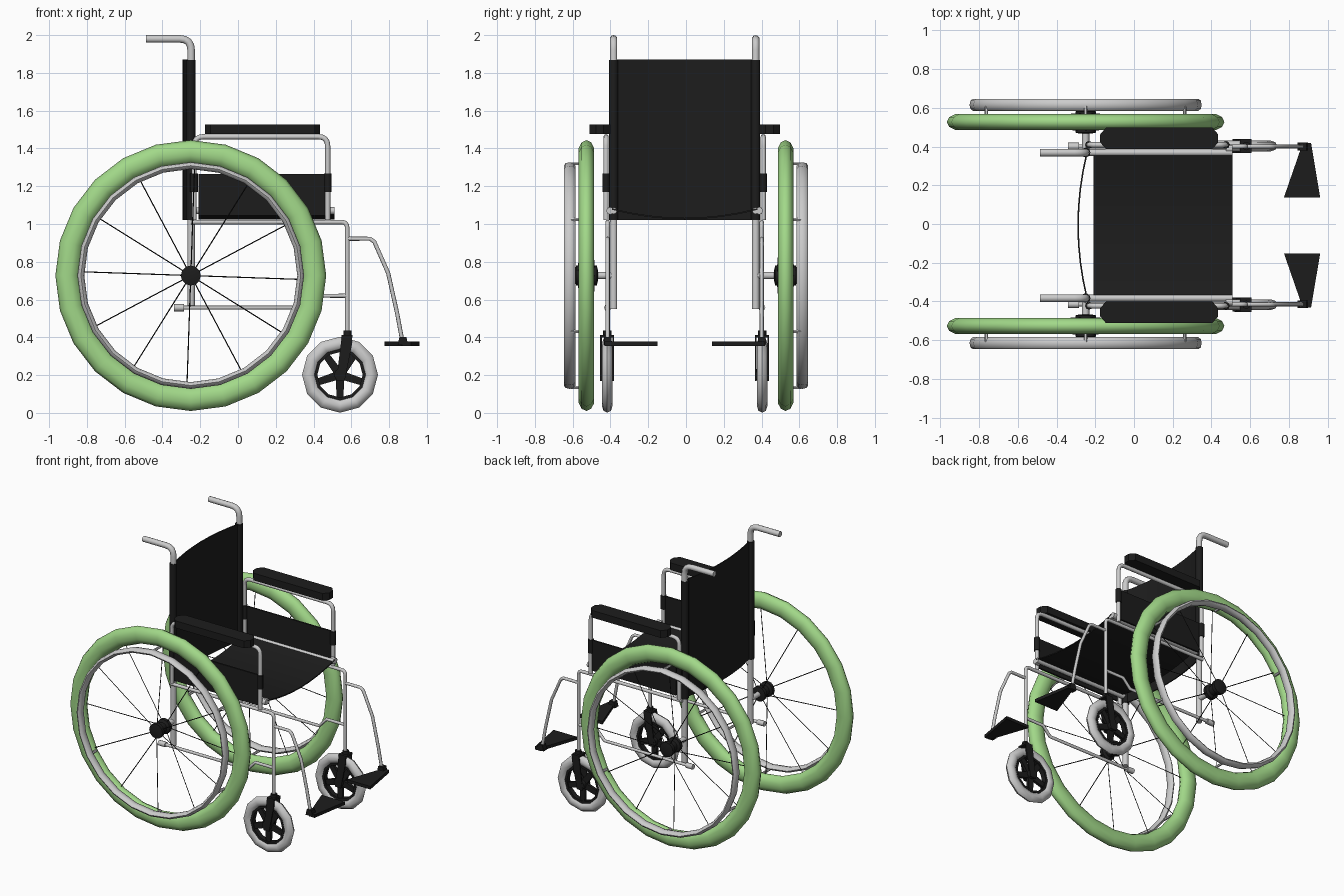
import bpy, bmesh, math
from mathutils import Vector

if "Cube" in bpy.data.objects:
    bpy.data.objects.remove(bpy.data.objects["Cube"])

def material(name, rgb):
    m = bpy.data.materials.new(name)
    m.diffuse_color = (*rgb, 1)
    m.use_nodes = True
    m.node_tree.nodes["Principled BSDF"].inputs["Base Color"].default_value = m.diffuse_color
    return m

BLACK = material("black", (0.012, 0.012, 0.012))
GREEN = material("green", (0.36, 0.69, 0.25))

def finish(name, bm, mat=None, smooth=True):
    bmesh.ops.recalc_face_normals(bm, faces=bm.faces)
    me = bpy.data.meshes.new(name)
    bm.to_mesh(me)
    bm.free()
    ob = bpy.data.objects.new(name, me)
    bpy.context.collection.objects.link(ob)
    if mat:
        me.materials.append(mat)
    if smooth:
        bpy.ops.object.select_all(action='DESELECT')
        ob.select_set(True)
        bpy.context.view_layer.objects.active = ob
        bpy.ops.object.shade_smooth_by_angle(angle=math.radians(50))
    return ob

def lathe(name, centre, profile, seg, mat=None, closed=True):
    """Turn a (radius, y) profile around an axis parallel to y."""
    bm = bmesh.new()
    c = Vector(centre)
    rings = []
    for i in range(seg):
        a = 2 * math.pi * i / seg
        rings.append([bm.verts.new(c + Vector((r * math.cos(a), y, r * math.sin(a)))) for r, y in profile])
    n = len(profile)
    for i in range(seg):
        p, q = rings[i], rings[(i + 1) % seg]
        for j in range(n if closed else n - 1):
            k = (j + 1) % n
            bm.faces.new((p[j], p[k], q[k], q[j]))
    if not closed:
        bm.faces.new([r[0] for r in rings])
        bm.faces.new([r[-1] for r in rings])
    return finish(name, bm, mat)

def ring(name, centre, R, rr, ry, seg, minor, mat=None):
    prof = [(R + rr * math.cos(2 * math.pi * j / minor), ry * math.sin(2 * math.pi * j / minor)) for j in range(minor)]
    return lathe(name, centre, prof, seg, mat)

def sweep(bm, pts, r, sides=8):
    pts = [Vector(p) for p in pts]
    loops, u = [], None
    for i, p in enumerate(pts):
        d1 = (p - pts[i - 1]).normalized() if i else None
        d2 = (pts[i + 1] - p).normalized() if i < len(pts) - 1 else None
        t = ((d1 or d2) + (d2 or d1)).normalized()
        if u is None:
            u = t.cross(Vector((0, 1, 0)) if abs(t.y) < 0.9 else Vector((0, 0, 1)))
        u = (u - t * u.dot(t)).normalized()
        v = t.cross(u)
        loops.append([bm.verts.new(p + r * (u * math.cos(2 * math.pi * k / sides) + v * math.sin(2 * math.pi * k / sides)))
                      for k in range(sides)])
    for a, b in zip(loops, loops[1:]):
        for k in range(sides):
            m = (k + 1) % sides
            bm.faces.new((a[k], a[m], b[m], b[k]))
    bm.faces.new(loops[0])
    bm.faces.new(loops[-1])

def tube(name, xz, y, r, mat=None, bend=0.0, sides=8):
    """Tube through (x, z) points at one y, with rounded corners."""
    P = [Vector((x, y, z)) for x, z in xz]
    out = [P[0]]
    for a, b, c in zip(P, P[1:], P[2:]):
        if bend:
            s, e = b + (a - b).normalized() * bend, b + (c - b).normalized() * bend
            out += [s * (1 - t) ** 2 + b * 2 * t * (1 - t) + e * t * t for t in (0, .25, .5, .75, 1)]
        else:
            out.append(b)
    out.append(P[-1])
    bm = bmesh.new()
    sweep(bm, out, r, sides)
    return finish(name, bm, mat)

def prism(name, outline, axis_vec, mat=BLACK):
    """Extrude a flat outline of 3D points along a vector."""
    bm = bmesh.new()
    f = bm.faces.new([bm.verts.new(p) for p in outline])
    g = bmesh.ops.extrude_face_region(bm, geom=[f])
    bmesh.ops.translate(bm, verts=[v for v in g['geom'] if isinstance(v, bmesh.types.BMVert)], vec=axis_vec)
    return finish(name, bm, mat, False)

def box(name, x, y, z, mat=BLACK):
    return prism(name, [(x[0], y[0], z[0]), (x[1], y[0], z[0]), (x[1], y[1], z[0]), (x[0], y[1], z[0])],
                 (0, 0, z[1] - z[0]), mat)

OFF = -0.007                       # the frame sits slightly off the centre line

def sling(name, half, pos, extrude):
    """Sagging fabric sheet between the two frame sides."""
    n, t = 8, 0.008
    ys = [half * (2 * i / n - 1) for i in range(n + 1)]
    low = [pos(y, 1 - (y / half) ** 2, 0) for y in ys]
    high = [pos(y, 1 - (y / half) ** 2, t) for y in reversed(ys)]
    return prism(name, low + high, extrude)

# fabric seat and backrest
sling("seat", 0.385, lambda y, s, t: (-0.21, y + OFF, 1.083 - 0.05 * s - t), (0.72, 0, 0))
sling("backrest", 0.375, lambda y, s, t: (-0.247 - 0.046 * s + t, y + OFF, 1.02), (0, 0, 0.85))

WX, WZ, CX, CZ = -0.25, 0.727, 0.54, 0.202

for s, side in ((-1, "right"), (1, "left")):
    def fy(y):
        return s * y + OFF
    N = lambda n: f"{n}_{side}"

    # drive wheel: tyre, push rim, hub, axle
    wy = s * 0.527
    ring(N("tyre"), (WX, wy, WZ), 0.655, 0.062, 0.043, 24, 10, GREEN)
    ring(N("push_rim"), (WX, s * 0.616, WZ), 0.582, 0.018, 0.031, 24, 8)
    lathe(N("hub"), (WX, wy, WZ), [(0.03, -0.06), (0.053, -0.055), (0.053, -0.03), (0.035, -0.02),
          (0.035, 0.02), (0.053, 0.03), (0.053, 0.055), (0.03, 0.06)], 12, BLACK, False)
    lathe(N("axle"), (WX, s * 0.43, WZ), [(0.019, -0.05), (0.019, 0.05)], 10, None, False)

    # spokes alternate between the two hub flanges
    bm = bmesh.new()
    for i in range(12):
        a = math.radians(30 * i - 2)
        d = Vector((math.cos(a), 0, math.sin(a)))
        c = Vector((WX, wy, WZ))
        sweep(bm, [c + d * 0.045 + Vector((0, 0.042 * (-1) ** i, 0)), c + d * 0.6], 0.003, 4)
    finish(N("spokes"), bm, BLACK)
    bm = bmesh.new()
    for i in range(6):
        a = math.radians(60 * i + 30)
        d = Vector((WX + 0.592 * math.cos(a), 0, WZ + 0.592 * math.sin(a)))
        sweep(bm, [d + Vector((0, s * 0.53, 0)), d + Vector((0, s * 0.61, 0))], 0.009, 6)
    finish(N("push_rim_brackets"), bm)

    # caster: tyre, black spider, fork
    cy = fy(0.41)
    ring(N("caster_tyre"), (CX, cy, CZ), 0.165, 0.036, 0.028, 12, 8)
    lathe(N("caster_rim"), (CX, cy, CZ), [(0.136, -0.018), (0.136, 0.018), (0.12, 0.018), (0.12, -0.018)], 12, BLACK)
    lathe(N("caster_hub"), (CX, cy, CZ), [(0.032, -0.036), (0.032, 0.036)], 10, BLACK, False)
    for i in range(5):
        a = math.radians(72 * i + 54)
        d, w = Vector((math.cos(a), 0, math.sin(a))), Vector((-math.sin(a), 0, math.cos(a)))
        c = Vector((CX, cy - 0.01, CZ))
        prism(N(f"caster_spoke_{i}"), [c + d * 0.02 + w * 0.022, c + d * 0.13 + w * 0.018,
              c + d * 0.13 - w * 0.018, c + d * 0.02 - w * 0.022], (0, 0.02, 0))
    for k in (-1, 1):
        y0 = cy + k * 0.033 - 0.004
        prism(N("caster_fork"), [(0.55, y0, 0.41), (0.605, y0, 0.41), (0.603, y0, 0.36), (0.565, y0, 0.17),
              (0.52, y0, 0.17)], (0, 0.008, 0))
    box(N("fork_crown"), (0.548, 0.607), (cy - 0.037, cy + 0.037), (0.40, 0.413))
    tube(N("fork_stem"), [(0.58, 0.40), (0.58, 0.435)], cy, 0.022, BLACK)

    # back post with push handle, and fabric sleeve around it
    py = fy(0.376)
    tube(N("back_post"), [(-0.248, 0.55), (-0.248, 1.98), (-0.487, 1.98)], py, 0.02, None, 0.06, 10)
    tube(N("back_sleeve"), [(-0.25, 1.02), (-0.25, 1.868)], py, 0.025, BLACK, 0, 10)
    tube(N("seat_rail"), [(-0.25, 1.07), (0.51, 1.07)], py, 0.018)

    # side frame
    ty = fy(0.408)
    tube(N("side_frame"), [(-0.25, 1.01), (0.578, 1.01), (0.578, 0.41)], ty, 0.012, None, 0.03)
    tube(N("lower_bar"), [(-0.31, 0.557), (0.37, 0.557), (0.43, 0.62), (0.578, 0.62)], ty, 0.011)
    tube(N("lower_bar_tip"), [(-0.34, 0.557), (-0.285, 0.557)], ty, 0.019)

    # armrest frame, side panel and pad
    ay = fy(0.416)
    tube(N("armrest_frame"), [(-0.233, 1.02), (-0.233, 1.462), (0.475, 1.462), (0.475, 1.02)], ay, 0.014, None, 0.05)
    box(N("side_panel"), (-0.21, 0.46), (ay - 0.006, ay + 0.006), (1.045, 1.265))
    for x in (-0.233, 0.475):
        tube(N("panel_sleeve"), [(x, 1.17), (x, 1.268)], ay, 0.02, BLACK)
    tube(N("armrest_foot"), [(0.475, 1.07), (0.51, 1.07)], fy(0.395), 0.02)
    y0, y1 = fy(0.394), fy(0.505)
    c = 0.035 * s
    prism(N("armrest_pad"), [(-0.175, y0 + c, 1.476), (-0.145, y0, 1.476), (0.405, y0, 1.476), (0.435, y0 + c, 1.476),
          (0.435, y1 - c, 1.476), (0.405, y1, 1.476), (-0.145, y1, 1.476), (-0.175, y1 - c, 1.476)], (0, 0, 0.052))

    # footrest hanger, clip and plate
    tube(N("footrest_hanger"), [(0.578, 0.922), (0.70, 0.922), (0.722, 0.905), (0.795, 0.74), (0.842, 0.53),
         (0.872, 0.37)], ty, 0.011)
    prism(N("footrest_clip"), [(0.845, ty - 0.02, 0.36), (0.90, ty - 0.02, 0.36), (0.892, ty - 0.02, 0.402),
          (0.855, ty - 0.02, 0.402)], (0, 0.04, 0))
    prism(N("footplate"), [(0.872, fy(0.425), 0.355), (0.915, fy(0.425), 0.355), (0.962, fy(0.145), 0.355),
          (0.775, fy(0.145), 0.355)], (0, 0, 0.022))
